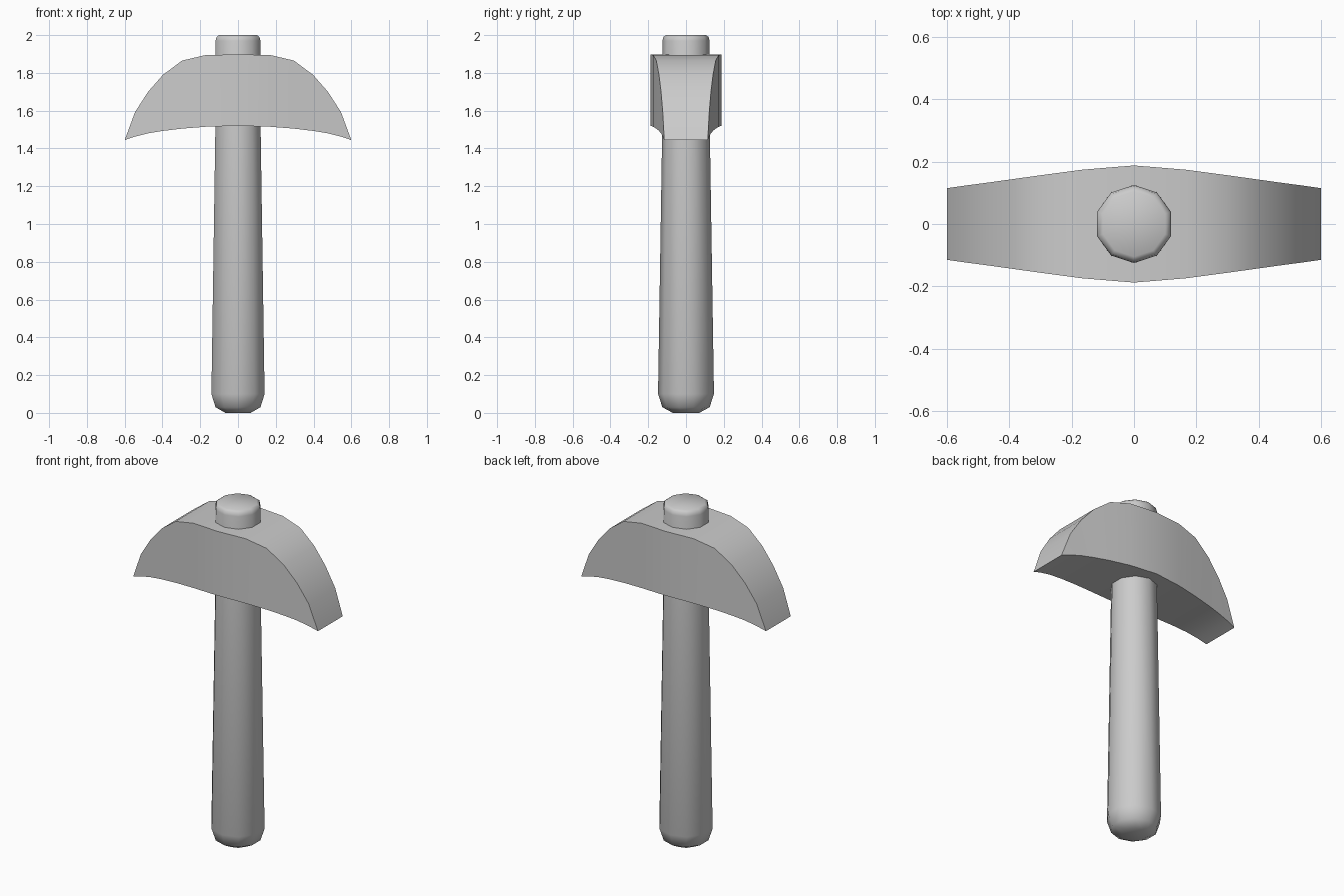
import bpy, bmesh
from math import cos, sin, pi

if "Cube" in bpy.data.objects:
    bpy.data.objects.remove(bpy.data.objects["Cube"])


def finish(name, bm, angle):
    bmesh.ops.recalc_face_normals(bm, faces=bm.faces[:])
    mesh = bpy.data.meshes.new(name)
    bm.to_mesh(mesh)
    bm.free()
    ob = bpy.data.objects.new(name, mesh)
    bpy.context.collection.objects.link(ob)
    bpy.ops.object.select_all(action='DESELECT')
    bpy.context.view_layer.objects.active = ob
    ob.select_set(True)
    bpy.ops.object.shade_smooth_by_angle(angle=angle)
    return ob


def loft(bm, rings):
    # Bridges neighbouring vertex rings and caps both ends
    n = len(rings[0])
    for a, b in zip(rings, rings[1:]):
        for i in range(n):
            j = (i + 1) % n
            bm.faces.new((a[i], a[j], b[j], b[i]))
    bm.faces.new(rings[0])
    bm.faces.new(rings[-1])


# Handle: ten-sided tapered shaft with rounded ends (radius, z)
SIDES = 10
profile = [(0.07, 0.0), (0.125, 0.03), (0.148, 0.10), (0.126, 1.5),
           (0.125, 1.97), (0.12, 1.99), (0.105, 2.0)]
bm = bmesh.new()
rings = [[bm.verts.new((r * sin(2 * pi * i / SIDES), r * cos(2 * pi * i / SIDES), z))
          for i in range(SIDES)] for r, z in profile]
loft(bm, rings)
finish("handle", bm, pi / 3)

# Head: curved double-ended wedge; stations of (x, top z, bottom z, half width)
half = [(0.0, 1.897, 1.52, 0.188), (0.169, 1.895, 1.515, 0.174),
        (0.296, 1.865, 1.505, 0.157), (0.397, 1.79, 1.493, 0.143),
        (0.476, 1.70, 1.48, 0.132), (0.545, 1.593, 1.463, 0.123),
        (0.6, 1.446, 1.444, 0.115)]
stations = [(-x, t, b, w) for x, t, b, w in reversed(half[1:])] + half
bm = bmesh.new()
rings = [[bm.verts.new(p) for p in ((x, -w, b), (x, w, b), (x, w, t), (x, -w, t))]
         for x, t, b, w in stations]
loft(bm, rings)
# Close the tips to a sharp edge
bmesh.ops.remove_doubles(bm, verts=bm.verts[:], dist=0.004)
finish("pick_head", bm, pi / 6)
